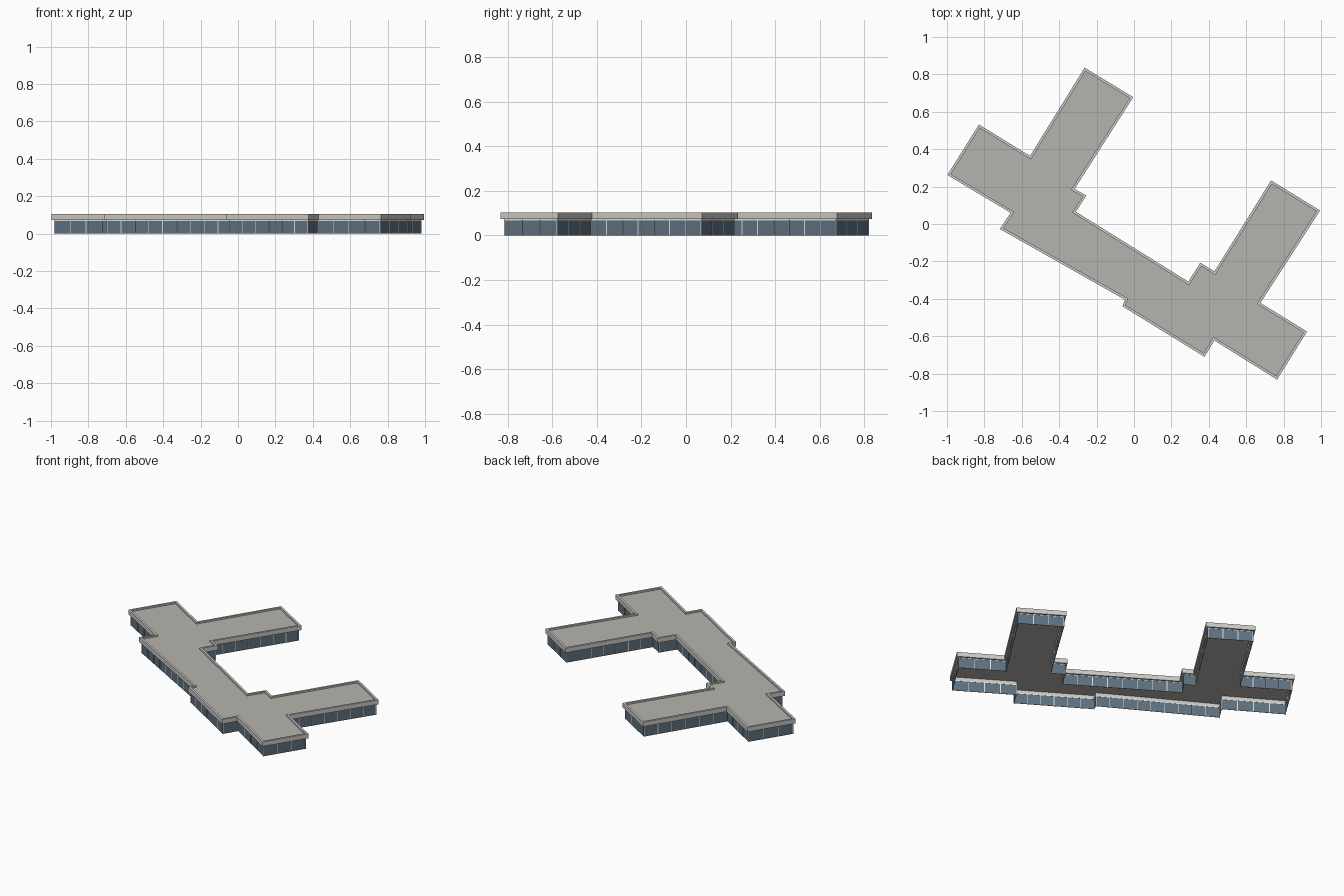
import bpy, bmesh, math
from mathutils import Vector, Matrix

if "Cube" in bpy.data.objects:
    bpy.data.objects.remove(bpy.data.objects["Cube"])

# Building footprint at the roof edge, clockwise
OUT = [Vector(p) for p in [
    (-0.264, 0.836), (-0.004, 0.678), (-0.318, 0.187), (-0.254, 0.152), (-0.311, 0.066),
    (0.290, -0.308), (0.355, -0.207), (0.430, -0.253), (0.733, 0.233), (0.995, 0.072),
    (0.676, -0.422), (0.925, -0.575), (0.765, -0.832), (0.430, -0.623), (0.377, -0.710),
    (-0.062, -0.440), (-0.048, -0.405), (-0.717, -0.027), (-0.660, 0.060),
    (-0.998, 0.262), (-0.829, 0.532), (-0.556, 0.364)]]
N = len(OUT)


def material(name, rgb):
    m = bpy.data.materials.new(name)
    m.diffuse_color = (*rgb, 1)
    m.use_nodes = True
    m.node_tree.nodes["Principled BSDF"].inputs["Base Color"].default_value = m.diffuse_color
    return m


CONCRETE = material("pale_concrete", (0.60, 0.59, 0.565))
ROOF = material("roof_grey", (0.47, 0.455, 0.425))
GLASS = material("blue_grey_glass", (0.115, 0.165, 0.215))
FRAME = material("frame_white", (0.72, 0.72, 0.70))


def inset(d):
    """Footprint moved inwards by d with mitred corners."""
    pts = []
    for i, p in enumerate(OUT):
        a = (p - OUT[i - 1]).normalized()
        b = (OUT[(i + 1) % N] - p).normalized()
        na, nb = Vector((a.y, -a.x)), Vector((b.y, -b.x))
        pts.append(p + (na + nb) * (d / (1 + na.dot(nb))))
    return pts


def finish(bm, name, mat):
    bmesh.ops.recalc_face_normals(bm, faces=bm.faces)
    me = bpy.data.meshes.new(name)
    bm.to_mesh(me)
    bm.free()
    me.materials.append(mat)
    ob = bpy.data.objects.new(name, me)
    bpy.context.collection.objects.link(ob)
    return ob


def ring(name, profile, mat):
    """Sweep a closed (inset, height) profile round the footprint."""
    bm = bmesh.new()
    loops = [[bm.verts.new((p.x, p.y, z)) for p in inset(d)] for d, z in profile]
    for k in range(len(loops)):
        a, b = loops[k], loops[(k + 1) % len(loops)]
        for i in range(N):
            j = (i + 1) % N
            bm.faces.new((a[i], a[j], b[j], b[i]))
    return finish(bm, name, mat)


# Glazed walls, open underneath
ring("glass_walls", [(0.012, 0), (0.012, 0.073), (0.0135, 0.073), (0.0135, 0)], GLASS)

# Light header strip above the glass
ring("window_header", [(0.011, 0.068), (0.011, 0.074), (0.0145, 0.074), (0.0145, 0.068)], FRAME)

# Overhanging fascia and parapet
ring("roof_parapet", [(0, 0.073), (0, 0.104), (0.014, 0.104), (0.014, 0.073)], CONCRETE)

# Recessed flat roof
bm = bmesh.new()
face = bm.faces.new([bm.verts.new((p.x, p.y, 0.094)) for p in inset(0.0135)])
face.normal_update()
if face.normal.z < 0:
    face.normal_flip()
me = bpy.data.meshes.new("flat_roof")
bm.to_mesh(me)
bm.free()
me.materials.append(ROOF)
bpy.context.collection.objects.link(bpy.data.objects.new("flat_roof", me))

# Window mullions, evenly spaced along each wall, with a post at each corner
bm = bmesh.new()
wall = inset(0.01275)
H = 0.07
for i in range(N):
    p, q = wall[i], wall[(i + 1) % N]
    length = (q - p).length
    ang = math.atan2(q.y - p.y, q.x - p.x)
    n = max(1, round(length / 0.088))
    for k in range(n):
        c = p.lerp(q, k / n)
        w = 0.005 if k == 0 else 0.004
        mat = (Matrix.Translation((c.x, c.y, H / 2)) @ Matrix.Rotation(ang, 4, 'Z')
               @ Matrix.Diagonal((w, 0.0045, H, 1)))
        bmesh.ops.create_cube(bm, size=1, matrix=mat)
finish(bm, "window_mullions", FRAME)
